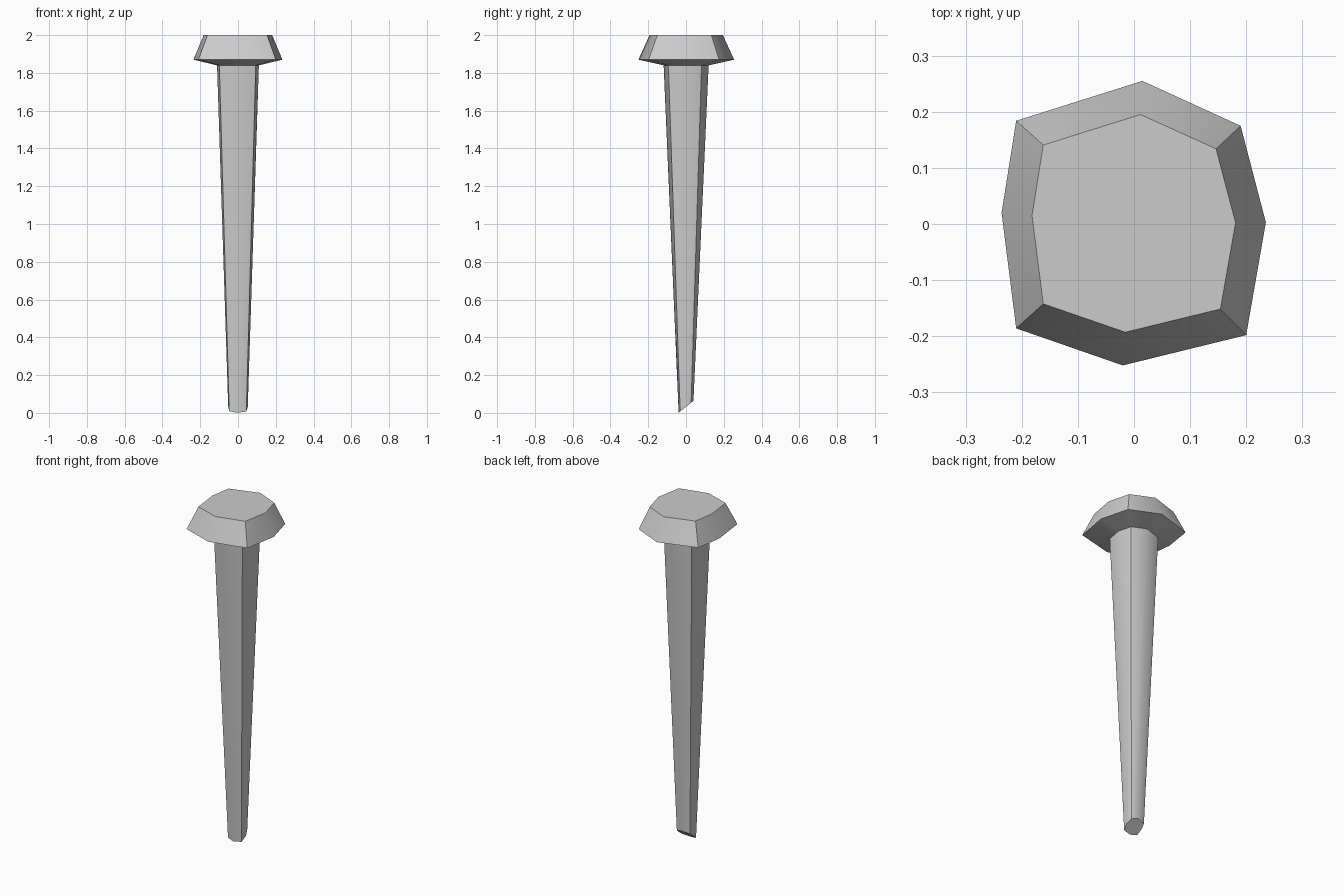
import bpy, bmesh, math

cube = bpy.data.objects.get("Cube")
if cube:
    bpy.data.objects.remove(cube, do_unlink=True)

# Bare metal
metal = bpy.data.materials.new("grey metal")
metal.use_nodes = True
GREY = (0.6, 0.6, 0.6, 1)
metal.diffuse_color = GREY
metal.node_tree.nodes["Principled BSDF"].inputs["Base Color"].default_value = GREY

# Slightly uneven hand-forged octagon, at the widest rim of the head
OUTLINE = [(0.235, 0.003), (0.19, 0.175), (0.015, 0.255), (-0.21, 0.184),
           (-0.236, 0.02), (-0.21, -0.186), (-0.02, -0.252), (0.2, -0.198)]


def flat(z):
    return lambda y: z


def slanted_tip(y):
    return max(0.0, 0.8 * (y + 0.04))


# Rings from the tip upwards: x scale, y scale, height rule
RINGS = [(0.22, 0.155, slanted_tip),
         (0.47, 0.47, flat(1.84)),
         (1.0, 1.0, flat(1.87)),
         (0.77, 0.765, flat(2.0))]

# Loft shaft and head as one closed body
bm = bmesh.new()
loops = [[bm.verts.new((x * sx, y * sy, height(y * sy))) for x, y in OUTLINE]
         for sx, sy, height in RINGS]
n = len(OUTLINE)
for low, high in zip(loops, loops[1:]):
    for i in range(n):
        j = (i + 1) % n
        bm.faces.new((low[i], low[j], high[j], high[i]))
bm.faces.new(loops[0][::-1])
bm.faces.new(loops[-1])
bmesh.ops.recalc_face_normals(bm, faces=bm.faces)

mesh = bpy.data.meshes.new("nail")
bm.to_mesh(mesh)
bm.free()
mesh.materials.append(metal)
nail = bpy.data.objects.new("nail", mesh)
bpy.context.collection.objects.link(nail)

# Soft faces, crisp corners
bpy.ops.object.select_all(action="DESELECT")
nail.select_set(True)
bpy.context.view_layer.objects.active = nail
bpy.ops.object.shade_smooth_by_angle(angle=math.radians(40))
